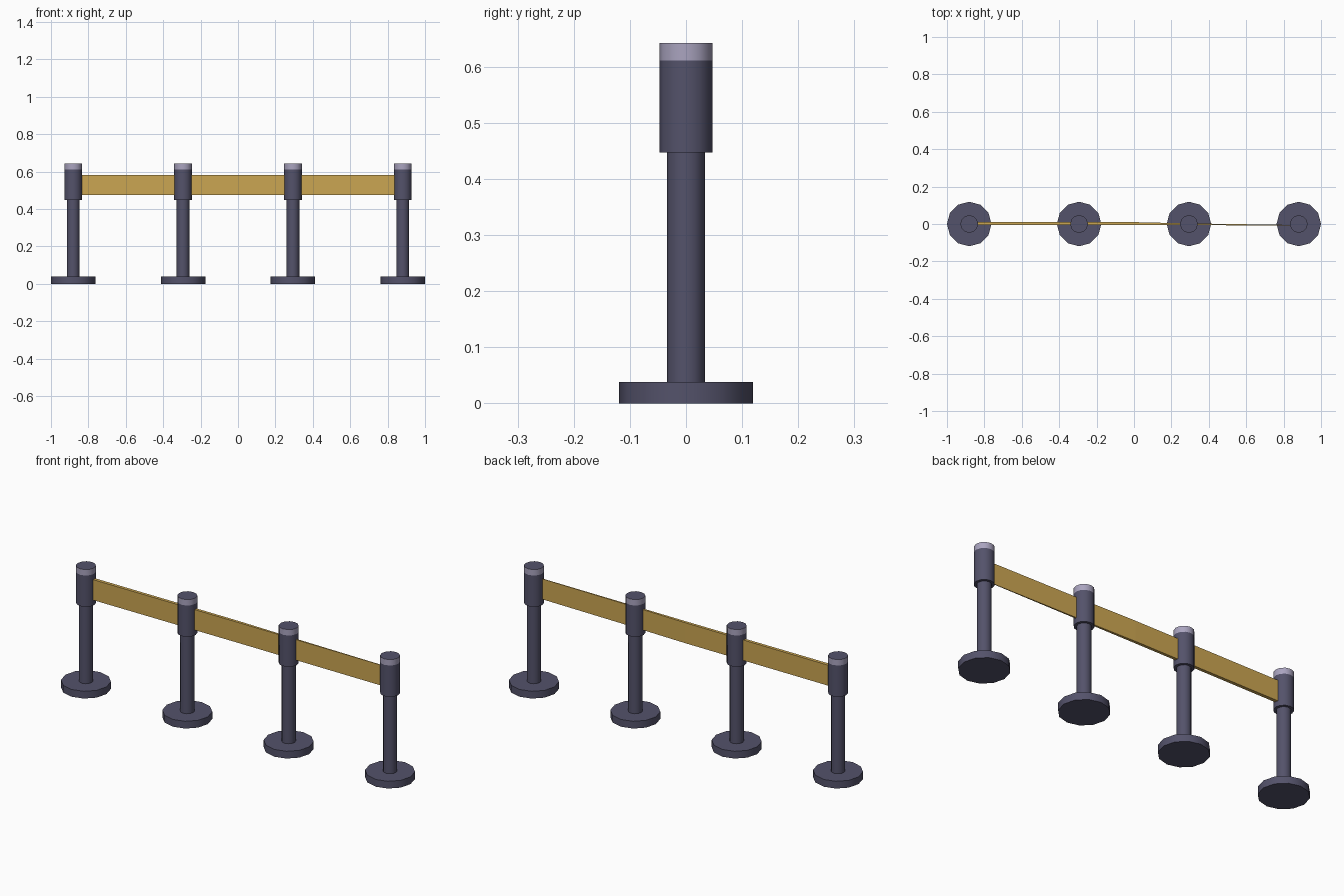
import bpy, bmesh, math

if "Cube" in bpy.data.objects:
    bpy.data.objects.remove(bpy.data.objects["Cube"])


def material(name, rgb):
    m = bpy.data.materials.new(name)
    m.diffuse_color = (*rgb, 1)
    m.use_nodes = True
    m.node_tree.nodes["Principled BSDF"].inputs["Base Color"].default_value = m.diffuse_color
    return m


DARK = material("dark slate", (0.088, 0.085, 0.145))
LIGHT = material("pale lilac", (0.40, 0.37, 0.52))
GOLD = material("gold belt", (0.60, 0.38, 0.085))
SIDES = 12


def finish(bm, name, mats, smooth=True):
    bmesh.ops.recalc_face_normals(bm, faces=bm.faces[:])
    me = bpy.data.meshes.new(name)
    bm.to_mesh(me)
    bm.free()
    for m in mats:
        me.materials.append(m)
    ob = bpy.data.objects.new(name, me)
    bpy.context.collection.objects.link(ob)
    if smooth:
        bpy.ops.object.select_all(action='DESELECT')
        ob.select_set(True)
        bpy.context.view_layer.objects.active = ob
        bpy.ops.object.shade_smooth_by_angle(angle=math.radians(40))
    return ob


# stanchion post: one turned profile of (radius, height)
PROFILE = [(0.119, 0), (0.119, 0.038), (0.034, 0.038), (0.034, 0.447),
           (0.0475, 0.447), (0.0475, 0.611), (0.0475, 0.642)]


def post(name, x):
    bm = bmesh.new()
    rings = [[bm.verts.new((x + r * math.cos(2 * math.pi * i / SIDES),
                            r * math.sin(2 * math.pi * i / SIDES), z))
              for i in range(SIDES)] for r, z in PROFILE]
    bm.faces.new(rings[0])
    bm.faces.new(rings[-1])
    for k, (a, b) in enumerate(zip(rings, rings[1:])):
        for i in range(SIDES):
            j = (i + 1) % SIDES
            f = bm.faces.new((a[i], a[j], b[j], b[i]))
            # pale band around the top of the collar
            f.material_index = 1 if k == len(PROFILE) - 2 else 0
    finish(bm, name, [DARK, LIGHT])


for n in range(4):
    post(f"post_{n + 1}", -0.881 + n * 1.762 / 3)

# belt: one long strip whose thickness tapers towards the right end
# each section is (x, front y, back y)
BELT = [(-0.86, -0.006, 0.012), (0.0, -0.005, 0.010),
        (0.3, -0.006, 0.003), (0.86, -0.008, -0.005)]
bm = bmesh.new()
secs = [[bm.verts.new(p) for p in ((x, f, 0.475), (x, b, 0.475),
                                   (x, b, 0.582), (x, f, 0.582))]
        for x, f, b in BELT]
for a, b in zip(secs, secs[1:]):
    for i in range(4):
        j = (i + 1) % 4
        bm.faces.new((a[i], a[j], b[j], b[i]))
bm.faces.new(secs[0])
bm.faces.new(secs[-1])
finish(bm, "belt", [GOLD], smooth=False)
